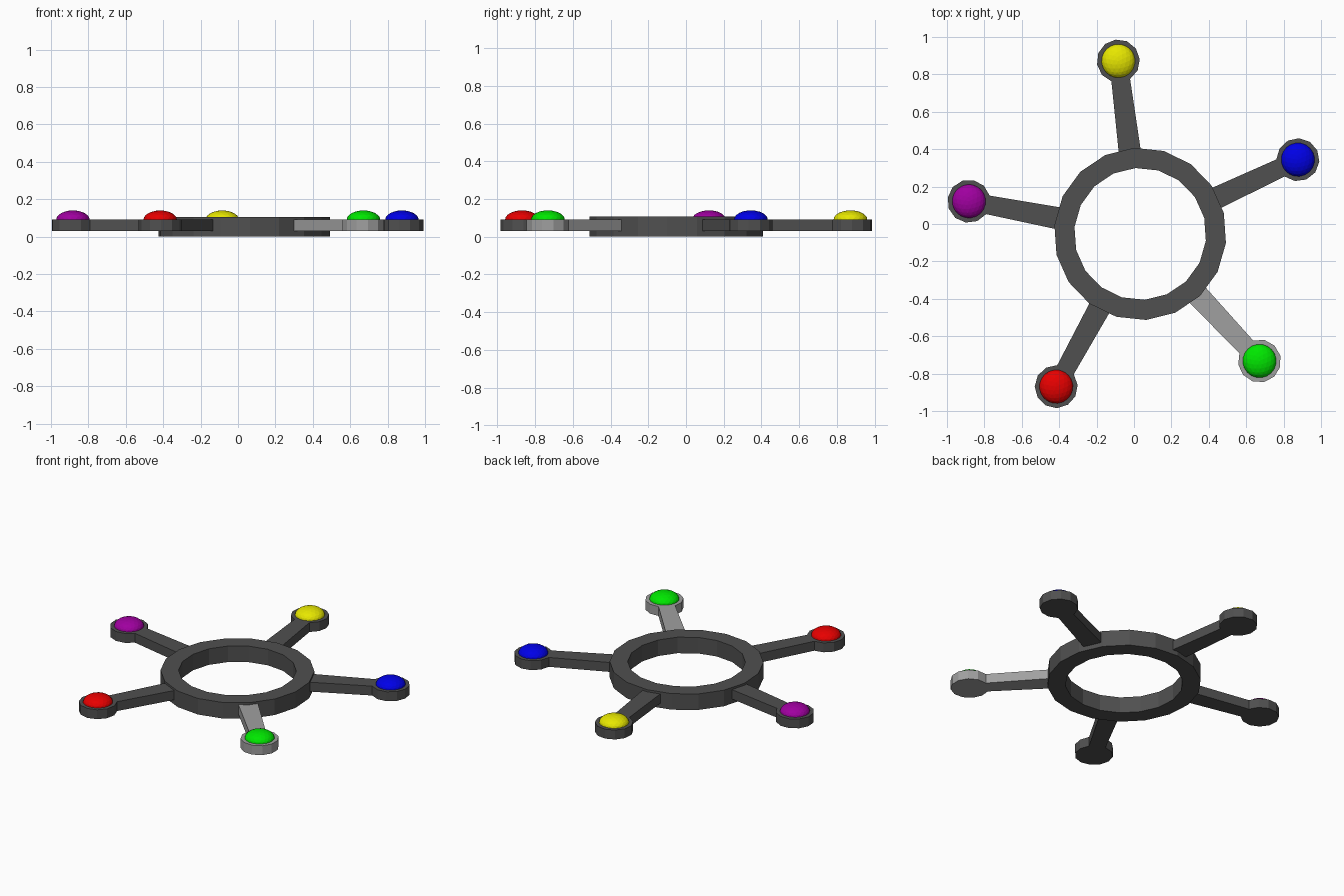
import bpy, bmesh
from math import cos, sin, radians
from mathutils import Matrix

if "Cube" in bpy.data.objects:
    bpy.data.objects.remove(bpy.data.objects["Cube"])

CX, CY = 0.033, -0.053


def material(name, rgb):
    m = bpy.data.materials.new(name)
    m.diffuse_color = (*rgb, 1)
    m.use_nodes = True
    m.node_tree.nodes["Principled BSDF"].inputs["Base Color"].default_value = m.diffuse_color
    return m


def make_object(name, bm, mat):
    bmesh.ops.recalc_face_normals(bm, faces=bm.faces)
    me = bpy.data.meshes.new(name)
    bm.to_mesh(me)
    bm.free()
    me.materials.append(mat)
    ob = bpy.data.objects.new(name, me)
    bpy.context.collection.objects.link(ob)
    return ob


dark = material("dark_grey", (0.08, 0.08, 0.08))
light = material("light_grey", (0.35, 0.35, 0.35))

# Hub ring: rectangular section swept through 18 sides
N = 18
section = [(0.353, 0), (0.461, 0), (0.461, 0.106), (0.353, 0.106)]
bm = bmesh.new()
loops = []
for i in range(N):
    a = radians(94 + i * 360 / N)
    loops.append([bm.verts.new((CX + r * cos(a), CY + r * sin(a), z)) for r, z in section])
for i in range(N):
    p, q = loops[i], loops[(i + 1) % N]
    for j in range(4):
        k = (j + 1) % 4
        bm.faces.new((p[j], q[j], q[k], p[k]))
make_object("hub_ring", bm, dark)

# Arms: tapered bar ending in a round pad, with a coloured dome on each
R, PAD, Z0, Z1 = 0.932, 0.115, 0.03, 0.092
outline = [(0.41, 0.06), (0.41, -0.06)]
for i in range(11):
    a = radians(-154 + 30.8 * i)
    outline.append((R + PAD * cos(a), PAD * sin(a)))

arms = [("blue", (0, 0, 0.8), dark), ("yellow", (0.8, 0.8, 0), dark),
        ("purple", (0.35, 0, 0.35), dark), ("red", (0.8, 0, 0), dark),
        ("green", (0, 0.8, 0), light)]
for i, (name, rgb, body) in enumerate(arms):
    place = Matrix.Translation((CX, CY, 0)) @ Matrix.Rotation(radians(25.2 + 72 * i), 4, 'Z')
    bm = bmesh.new()
    face = bm.faces.new([bm.verts.new((x, y, Z0)) for x, y in outline])
    top = bmesh.ops.extrude_face_region(bm, geom=[face], use_keep_orig=True)["geom"]
    bmesh.ops.translate(bm, vec=(0, 0, Z1 - Z0),
                        verts=[v for v in top if isinstance(v, bmesh.types.BMVert)])
    bm.transform(place)
    make_object(name + "_arm", bm, body)

    bm = bmesh.new()
    bmesh.ops.create_icosphere(bm, subdivisions=3, radius=1)
    bm.transform(place @ Matrix.Translation((R, 0, 0.09)) @ Matrix.Diagonal((0.09, 0.09, 0.05, 1)))
    make_object(name + "_dome", bm, material(name, rgb))
